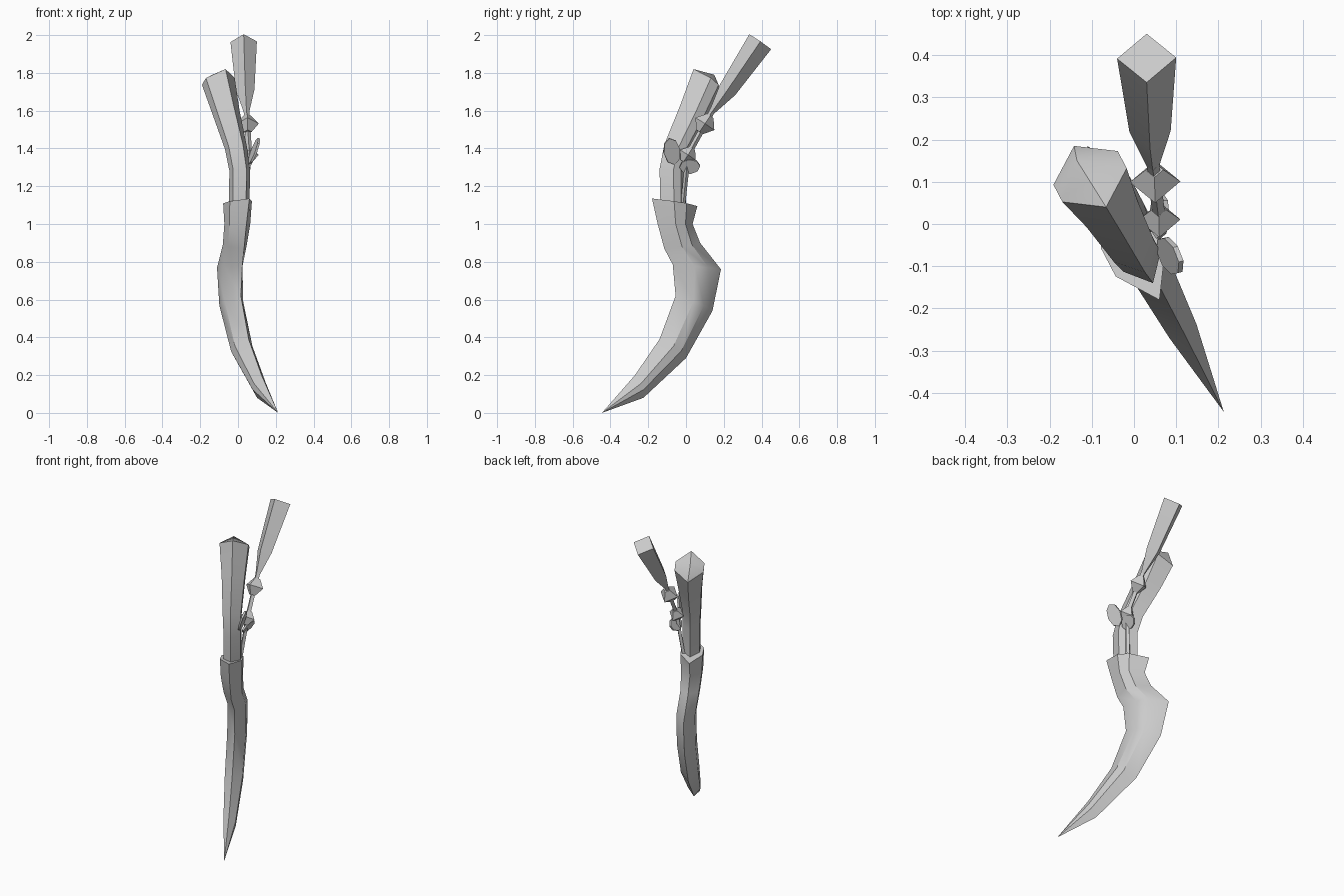
import bpy, bmesh, math
from mathutils import Vector, Matrix

if "Cube" in bpy.data.objects:
    bpy.data.objects.remove(bpy.data.objects["Cube"])

# Width axis U and thickness axis N of the knife's vertical plane
U = Vector((-0.464, 0.886, 0))
N = Vector((0.886, 0.464, 0))


def finish(name, bm, angle=35):
    bmesh.ops.recalc_face_normals(bm, faces=bm.faces)
    mesh = bpy.data.meshes.new(name)
    bm.to_mesh(mesh)
    bm.free()
    ob = bpy.data.objects.new(name, mesh)
    bpy.context.collection.objects.link(ob)
    bpy.ops.object.select_all(action='DESELECT')
    ob.select_set(True)
    bpy.context.view_layer.objects.active = ob
    bpy.ops.object.shade_smooth_by_angle(angle=math.radians(angle))
    return ob


def skin(bm, rings, cap_start=True, cap_end=True):
    for a, b in zip(rings, rings[1:]):
        n = len(a)
        for i in range(n):
            bm.faces.new((a[i], a[(i + 1) % n], b[(i + 1) % n], b[i]))
    if cap_start:
        bm.faces.new(rings[0])
    if cap_end:
        bm.faces.new(rings[-1])


def point(y, z, n):
    """Point in the knife plane from its side-view y, z and sideways offset n."""
    return U * ((y - 0.464 * n) / 0.886) + N * n + Vector((0, 0, z))


def blade_loft(name, rows, n, apex):
    """Six-sided lens sections: front edge y,z, back edge y,z, half thickness."""
    bm = bmesh.new()
    rings = []
    for y0, z0, y1, z1, t, dn in rows:
        lo, hi = point(y0, z0, n + dn), point(y1, z1, n + dn)
        a, b = lo.lerp(hi, 0.36), lo.lerp(hi, 0.64)
        pts = (lo, a + N * t, b + N * t, hi, b - N * t, a - N * t)
        rings.append([bm.verts.new(p) for p in pts])
    skin(bm, rings, True, False)
    tip = bm.verts.new(point(*apex))
    last = rings[-1]
    for i in range(6):
        bm.faces.new((last[i], last[(i + 1) % 6], tip))
    return finish(name, bm)


def tube(name, stations, sides=4):
    """Faceted tube along a straight line through (point, radius) stations."""
    bm = bmesh.new()
    d = (Vector(stations[-1][0]) - Vector(stations[0][0])).normalized()
    e = (Vector((1, 0, 0)) - d * d.x).normalized()
    f = d.cross(e)
    rings = []
    for p, r in stations:
        angs = [2 * math.pi * i / sides for i in range(sides)]
        rings.append([bm.verts.new(Vector(p) + r * (math.cos(q) * e + math.sin(q) * f)) for q in angs])
    skin(bm, rings)
    return finish(name, bm)


def leaf(name, center, long_axis, normal, length, width, thick=0.012):
    bm = bmesh.new()
    z = Vector(normal).normalized()
    x = Vector(long_axis)
    x = (x - z * x.dot(z)).normalized()
    rot = Matrix((x, z.cross(x), z)).transposed().to_4x4()
    m = Matrix.Translation(center) @ rot @ Matrix.Diagonal((length, width, thick, 1))
    bmesh.ops.create_cone(bm, cap_ends=True, segments=8, radius1=0.5, radius2=0.5, depth=1, matrix=m)
    return finish(name, bm)


# Curved scabbard
blade_loft("scabbard", [
    (-0.18, 1.135, 0.06, 1.095, 0.066, 0),
    (-0.15, 1.0, 0.035, 1.0, 0.062, 0),
    (-0.115, 0.87, 0.075, 0.9, 0.055, 0.005),
    (-0.07, 0.785, 0.185, 0.76, 0.055, 0.018),
    (-0.055, 0.62, 0.14, 0.54, 0.055, 0.018),
    (-0.14, 0.39, 0.0, 0.29, 0.052, 0.015),
    (-0.27, 0.2, -0.225, 0.08, 0.036, 0.015),
], -0.03, (-0.445, 0.0, -0.018))

# Flared grip with pointed pommel
blade_loft("grip", [
    (-0.135, 1.08, 0.0, 1.08, 0.05, 0.01),
    (-0.14, 1.29, 0.0, 1.28, 0.05, 0.01),
    (-0.115, 1.42, 0.025, 1.38, 0.054, 0.005),
    (-0.03, 1.63, 0.12, 1.55, 0.068, 0),
    (0.04, 1.82, 0.185, 1.69, 0.086, -0.005),
], -0.035, (0.15, 1.79, -0.05))

# Tassel, beads and cord
tube("tassel", [((0.045, 0.135, 1.59), 0.014), ((0.038, 0.22, 1.71), 0.049),
                ((0.03, 0.393, 1.965), 0.07)])
axis = Vector((-0.03, 0.55, 0.83)).normalized()
for name, c, r in (("upper_bead", (0.05, 0.1, 1.53), 0.06), ("lower_bead", (0.06, 0.01, 1.365), 0.05)):
    c = Vector(c)
    tube(name, [(c - axis * r * 0.85, r * 0.35), (c, r), (c + axis * r * 0.85, r * 0.35)])
tube("tassel_cord", [((0.06, 0.01, 1.365), 0.015), ((0.045, 0.14, 1.6), 0.015)])
tube("hanging_cord", [((0.03, -0.015, 1.11), 0.012), ((0.06, 0.01, 1.36), 0.014)])

# Bow loops of the cord
leaf("front_bow_loop", (0.085, -0.075, 1.385), (0.1, -0.25, 1), (0.9, 0.25, -0.3), 0.15, 0.09)
leaf("back_bow_loop", (0.06, 0.02, 1.305), (0, 1, 0.1), (0.9, 0, -0.45), 0.11, 0.085)
